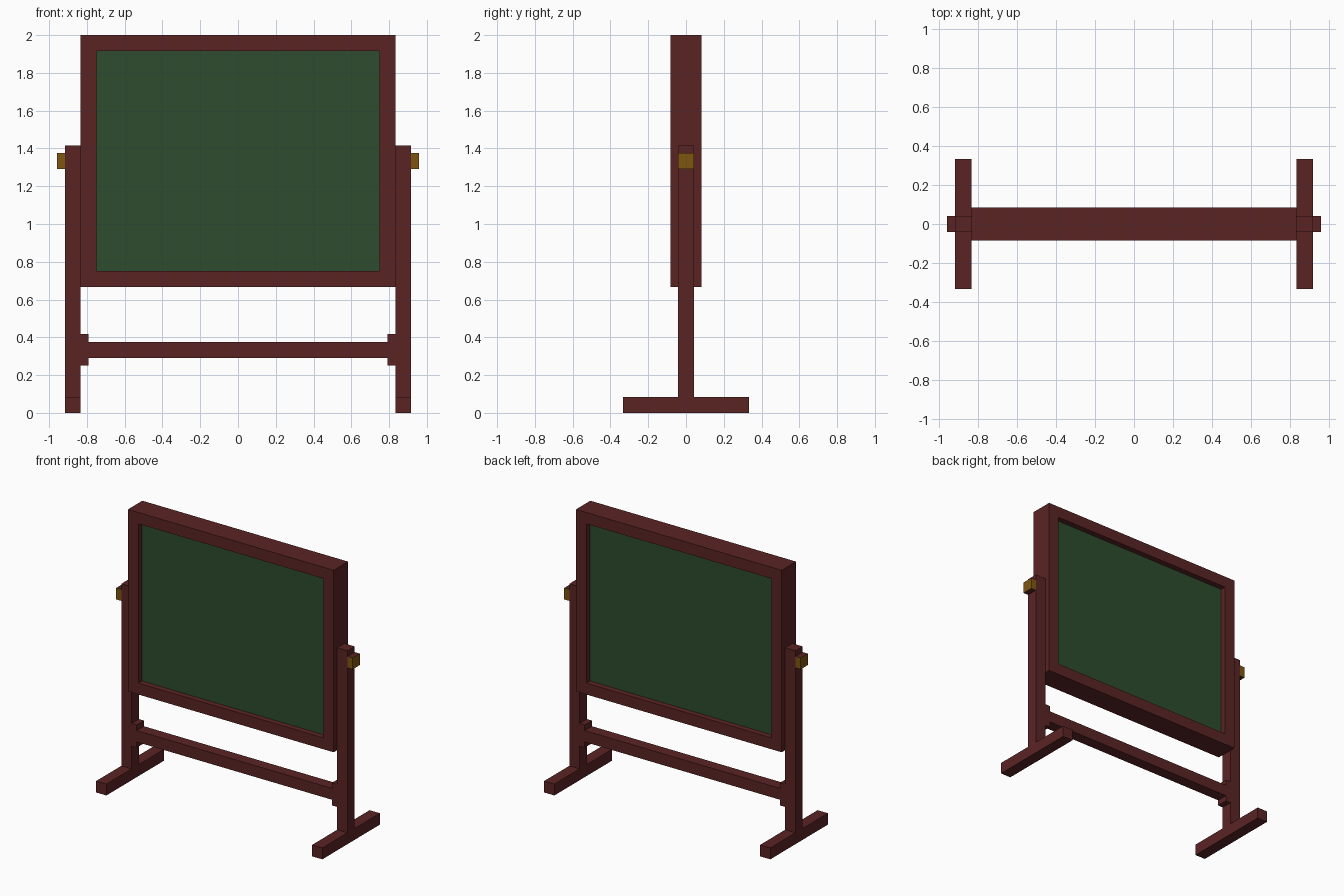
import bpy, bmesh

if "Cube" in bpy.data.objects:
    bpy.data.objects.remove(bpy.data.objects["Cube"])

U = 1 / 24  # the model sits on a 1/24 grid


def material(name, rgb):
    m = bpy.data.materials.new(name)
    lin = [((c / 255 + 0.055) / 1.055) ** 2.4 for c in rgb]
    m.diffuse_color = (*lin, 1)
    m.use_nodes = True
    m.node_tree.nodes["Principled BSDF"].inputs["Base Color"].default_value = m.diffuse_color
    return m


WOOD = material("dark_red_wood", (91, 36, 36))
GREEN = material("board_green", (46, 76, 46))
GOLD = material("brass_gold", (126, 86, 17))


def new_object(name, bm, mats):
    bmesh.ops.recalc_face_normals(bm, faces=bm.faces)
    me = bpy.data.meshes.new(name)
    bm.to_mesh(me)
    bm.free()
    for m in mats:
        me.materials.append(m)
    ob = bpy.data.objects.new(name, me)
    bpy.context.collection.objects.link(ob)
    return ob


def box(name, x, y, z, *mats):
    """Box from (min, max) ranges in grid units; a second material goes on top and bottom."""
    bm = bmesh.new()
    bmesh.ops.create_cube(bm, size=1)
    for v in bm.verts:
        v.co = [U * (r[0] + (r[1] - r[0]) * (c + 0.5)) for r, c in zip((x, y, z), v.co)]
    if len(mats) > 1:
        bm.normal_update()
        for f in bm.faces:
            f.material_index = int(abs(f.normal.z) > 0.5)
    return new_object(name, bm, mats)


# Board frame: rectangular ring with mitred corners, extruded through its depth
def board_frame():
    bm = bmesh.new()
    rings = []
    for x, z0, z1 in ((20, 16, 48), (18, 18, 46)):
        corners = ((-x, z0), (x, z0), (x, z1), (-x, z1))
        rings.append([bm.verts.new((a * U, -2 * U, b * U)) for a, b in corners])
    outer, inner = rings
    faces = []
    for i in range(4):
        j = (i + 1) % 4
        faces.append(bm.faces.new((outer[i], outer[j], inner[j], inner[i])))
    ext = bmesh.ops.extrude_face_region(bm, geom=faces, use_keep_orig=True)
    moved = [g for g in ext["geom"] if isinstance(g, bmesh.types.BMVert)]
    bmesh.ops.translate(bm, verts=moved, vec=(0, 4 * U, 0))
    new_object("board_frame", bm, [WOOD])


board_frame()

# Writing panel, recessed on both sides
box("writing_panel", (-18, 18), (-1, 1), (18, 46), GREEN)

# Lower rail between the posts
box("cross_rail", (-19, 19), (-1, 1), (7, 9), WOOD)

# Mirrored stand parts
for side, s in (("left", -1), ("right", 1)):
    def span(a, b):
        return tuple(sorted((s * a, s * b)))
    box(f"{side}_foot", span(20, 22), (-8, 8), (0, 2), WOOD)
    box(f"{side}_post", span(20, 22), (-1, 1), (2, 34), WOOD)
    box(f"{side}_rail_bracket", span(19, 20), (-1, 1), (6, 10), WOOD)
    box(f"{side}_pivot_knob", span(22, 23), (-1, 1), (31, 33), GOLD, WOOD)
